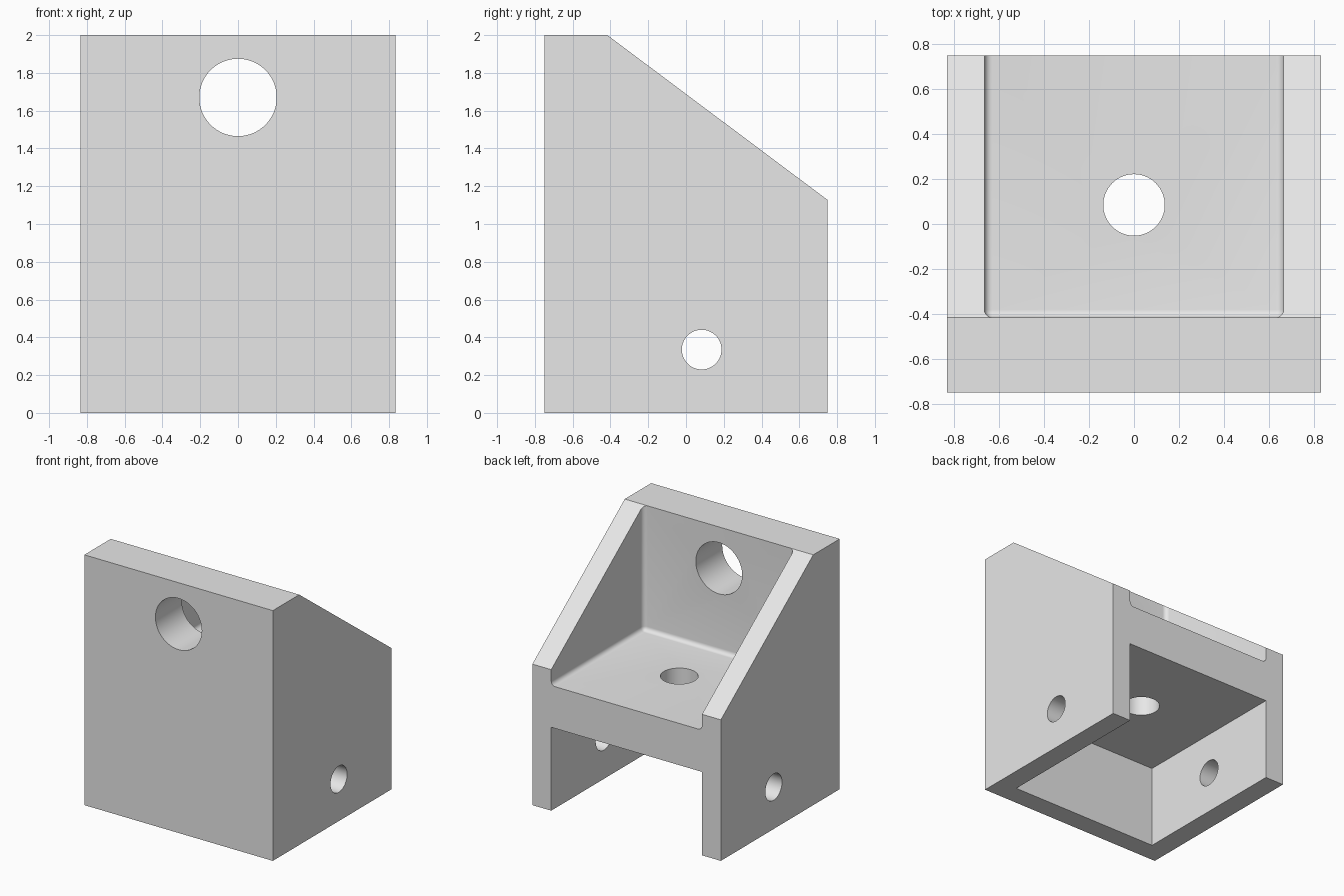
import bpy
import bmesh
from math import pi, radians
from mathutils import Matrix, Vector

scene = bpy.context.scene
cube = bpy.data.objects.get("Cube")
if cube:
    bpy.data.objects.remove(cube, do_unlink=True)

# Main dimensions
HALF_W, HALF_D, HEIGHT = 0.8333, 0.75, 2.0
WALL = 0.1667
INNER = HALF_W - WALL
LEDGE_Y = -HALF_D + 2 * WALL      # back edge of the thick upper front wall
BACK_Z = 1.127                    # height of the side walls at the back
FLOOR_TOP, FLOOR_BOTTOM = 1.0, 0.6667
FILLET = 0.035

grey = bpy.data.materials.new("plain_grey")
grey.use_nodes = True
grey.diffuse_color = (0.8, 0.8, 0.8, 1)
grey.node_tree.nodes["Principled BSDF"].inputs["Base Color"].default_value = (0.8, 0.8, 0.8, 1)


def make_object(name, bm):
    bmesh.ops.recalc_face_normals(bm, faces=bm.faces)
    mesh = bpy.data.meshes.new(name)
    bm.to_mesh(mesh)
    bm.free()
    mesh.materials.append(grey)
    obj = bpy.data.objects.new(name, mesh)
    scene.collection.objects.link(obj)
    return obj


def box(name, low, high, round_edge=None):
    """Box between two corners, rounding the edges picked by a rule."""
    low, high = Vector(low), Vector(high)
    bm = bmesh.new()
    bmesh.ops.create_cube(bm, size=1)
    bmesh.ops.scale(bm, vec=high - low, verts=bm.verts)
    bmesh.ops.translate(bm, vec=(low + high) / 2, verts=bm.verts)
    if round_edge:
        edges = [e for e in bm.edges if round_edge((e.verts[0].co + e.verts[1].co) / 2)]
        bmesh.ops.bevel(bm, geom=edges, offset=FILLET, segments=6,
                        profile=0.5, affect='EDGES')
    return make_object(name, bm)


def drill(name, centre, radius, length, axis):
    """Cylinder along the given axis."""
    turn = {'X': Matrix.Rotation(pi / 2, 4, 'Y'),
            'Y': Matrix.Rotation(pi / 2, 4, 'X'),
            'Z': Matrix.Identity(4)}[axis]
    bm = bmesh.new()
    bmesh.ops.create_cone(bm, cap_ends=True, segments=64, radius1=radius, radius2=radius,
                          depth=length, matrix=Matrix.Translation(centre) @ turn)
    return make_object(name, bm)


# Bracket body: side profile extruded across the width
bm = bmesh.new()
profile = [(-HALF_D, 0), (HALF_D, 0), (HALF_D, BACK_Z), (LEDGE_Y, HEIGHT), (-HALF_D, HEIGHT)]
face = bm.faces.new([bm.verts.new((-HALF_W, y, z)) for y, z in profile])
extruded = bmesh.ops.extrude_face_region(bm, geom=[face])["geom"]
bmesh.ops.translate(bm, vec=(2 * HALF_W, 0, 0),
                    verts=[v for v in extruded if isinstance(v, bmesh.types.BMVert)])
bracket = make_object("bracket_body", bm)


def is_pocket_corner(mid):
    """Floor edges and upright front corners of the upper pocket."""
    at_front = abs(mid.y - LEDGE_Y) < 0.01
    at_side = abs(abs(mid.x) - INNER) < 0.01
    at_floor = abs(mid.z - FLOOR_TOP) < 0.01
    return (at_front and at_side) or (at_floor and (at_front or at_side))


# Pockets above and below the shelf, then the drilled holes
cutters = [
    box("upper_pocket", (-INNER, LEDGE_Y, FLOOR_TOP), (INNER, 1.3, 2.5), is_pocket_corner),
    box("lower_pocket", (-INNER, -HALF_D + WALL, -0.3), (INNER, 1.3, FLOOR_BOTTOM)),
    drill("front_hole", (0, -0.6, 1.67), 0.205, 0.8, 'Y'),
    drill("side_holes", (0, 0.083, 0.335), 0.105, 2.2, 'X'),
    drill("shelf_hole", (0, 0.085, 0.83), 0.137, 0.7, 'Z'),
]
for cutter in cutters:
    cutter.hide_render = True
    cut = bracket.modifiers.new(cutter.name, 'BOOLEAN')
    cut.operation = 'DIFFERENCE'
    cut.solver = 'EXACT'
    cut.object = cutter

# Apply the cuts and discard the cutters
bpy.context.view_layer.update()
evaluated = bracket.evaluated_get(bpy.context.evaluated_depsgraph_get())
finished = bpy.data.meshes.new_from_object(evaluated)
bracket.modifiers.clear()
bracket.data = finished
for cutter in cutters:
    bpy.data.objects.remove(cutter, do_unlink=True)

# Smooth holes and fillets, sharp edges elsewhere
bpy.ops.object.select_all(action='DESELECT')
bracket.select_set(True)
bpy.context.view_layer.objects.active = bracket
bpy.ops.object.shade_smooth_by_angle(angle=radians(30))
